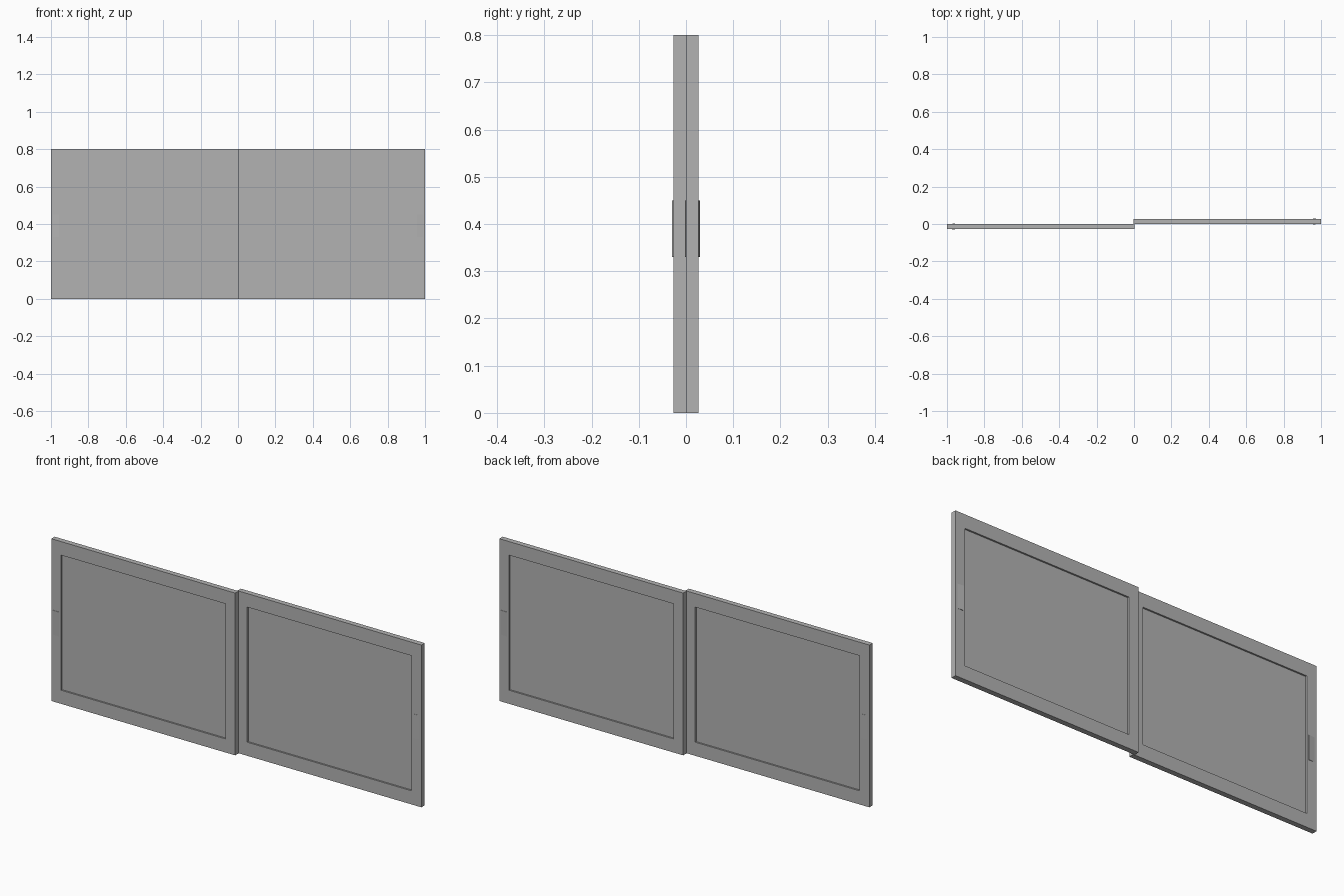
import bpy, bmesh
from math import pi
from mathutils import Matrix, Vector

if "Cube" in bpy.data.objects:
    bpy.data.objects.remove(bpy.data.objects["Cube"], do_unlink=True)

HEIGHT, INNER, OUTER = 0.8, 0.003, -1.0
FRONT, BACK = -0.0265, -0.0005
BORDER_X, BORDER_Z, RECESS = 0.053, 0.067, 0.008

grey = bpy.data.materials.new("plain grey")
grey.use_nodes = True
colour = (0.45, 0.45, 0.45, 1)
grey.diffuse_color = colour
grey.node_tree.nodes["Principled BSDF"].inputs["Base Color"].default_value = colour


def make_object(name, bm, turn):
    bmesh.ops.recalc_face_normals(bm, faces=bm.faces)
    bm.transform(Matrix.Rotation(turn, 4, "Z"))
    mesh = bpy.data.meshes.new(name)
    bm.to_mesh(mesh)
    bm.free()
    mesh.materials.append(grey)
    bpy.context.collection.objects.link(bpy.data.objects.new(name, mesh))


def door_leaf(name, turn):
    """Slab with a rectangular panel sunk into both faces."""
    size = Vector((INNER - OUTER, BACK - FRONT, HEIGHT))
    centre = Vector(((INNER + OUTER) / 2, (FRONT + BACK) / 2, HEIGHT / 2))
    bm = bmesh.new()
    bmesh.ops.create_cube(bm, size=1, matrix=Matrix.Translation(centre) @ Matrix.Diagonal(size).to_4x4())
    bm.normal_update()
    for face in [f for f in bm.faces if abs(f.normal.y) > 0.9]:
        inward = -face.normal.y * RECESS
        bmesh.ops.inset_region(bm, faces=[face], thickness=0.02)
        for v in face.verts:
            side_x = 1 if v.co.x > centre.x else -1
            side_z = 1 if v.co.z > centre.z else -1
            v.co.x = centre.x + side_x * (size.x / 2 - BORDER_X)
            v.co.z = centre.z + side_z * (size.z / 2 - BORDER_Z)
        sunk = bmesh.ops.extrude_discrete_faces(bm, faces=[face])["faces"][0]
        bmesh.ops.translate(bm, verts=sunk.verts, vec=(0, inward, 0))
    make_object(name, bm, turn)


def finger_pull(name, turn, surface, out):
    """Wedge that rises from the outer edge towards the panel."""
    profile = [(-0.99, surface), (-0.957, surface + out * 0.003), (-0.957, surface)]
    bm = bmesh.new()
    base = bm.faces.new([bm.verts.new((x, y, 0.33)) for x, y in profile])
    top = bmesh.ops.extrude_face_region(bm, geom=[base])["geom"]
    bmesh.ops.translate(bm, verts=[g for g in top if isinstance(g, bmesh.types.BMVert)], vec=(0, 0, 0.12))
    make_object(name, bm, turn)


# The two leaves are the same part, turned half round
for side, turn in (("right", 0), ("left", pi)):
    door_leaf(side + "_door_leaf", turn)
    finger_pull(side + "_outer_finger_pull", turn, FRONT, -1)
    finger_pull(side + "_inner_finger_pull", turn, BACK, 1)
